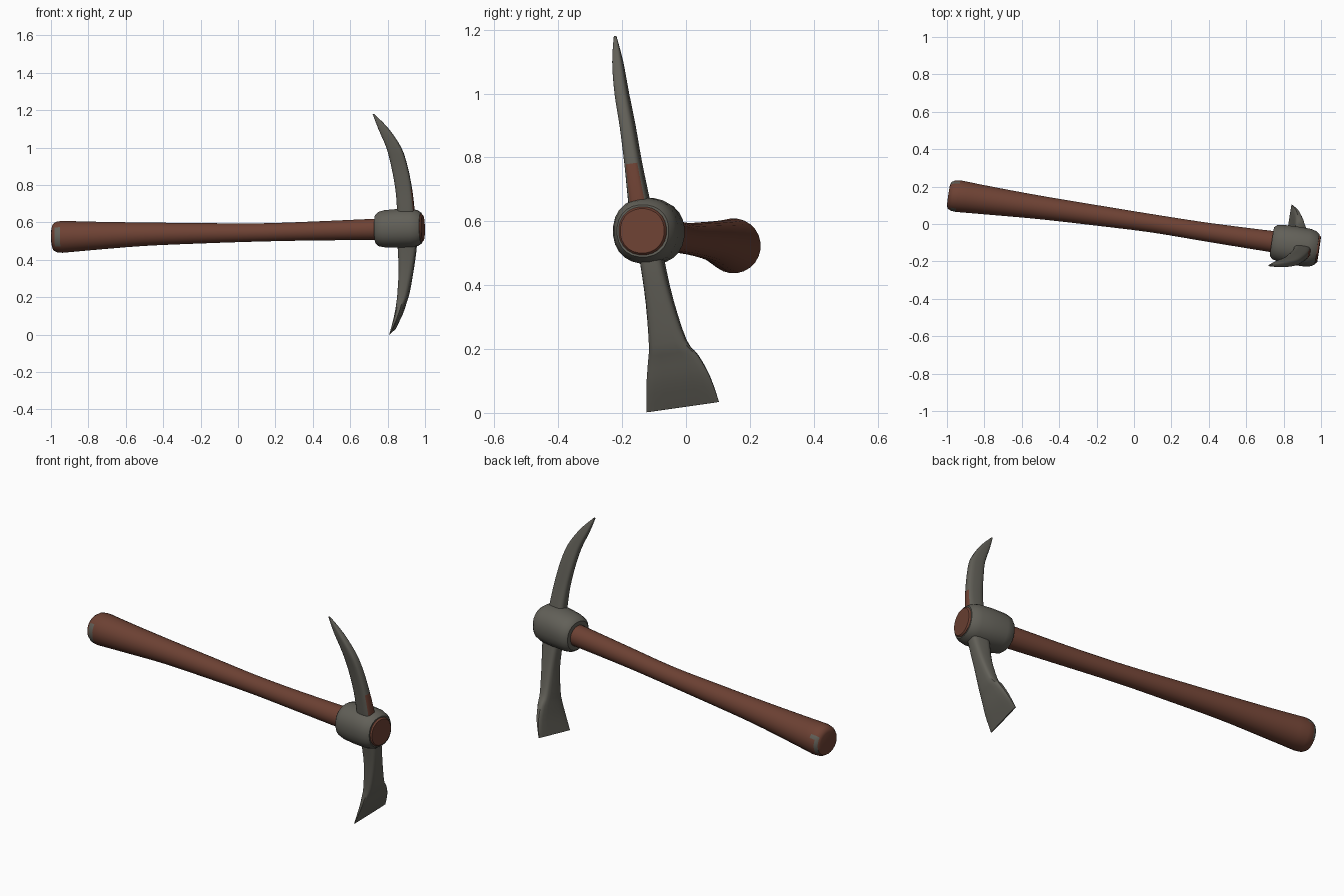
import bpy, bmesh, math
from mathutils import Vector

if "Cube" in bpy.data.objects:
    bpy.data.objects.remove(bpy.data.objects["Cube"])

def material(name, col):
    m = bpy.data.materials.new(name)
    m.diffuse_color = (*col, 1)
    m.use_nodes = True
    m.node_tree.nodes["Principled BSDF"].inputs["Base Color"].default_value = m.diffuse_color
    return m

WOOD = material("brown wood", (0.155, 0.054, 0.034))
STEEL = material("grey steel", (0.122, 0.117, 0.098))

ALONG = Vector((0.989, -0.148, 0.02)).normalized()   # handle direction at the head
ACROSS = Vector((0.148, 0.98, 0.14)).normalized()    # width direction of the head

def smooth(rows, steps):
    """Catmull-Rom interpolation of section rows."""
    out = []
    for i in range(len(rows) - 1):
        q = [rows[max(0, min(len(rows) - 1, i + k))] for k in (-1, 0, 1, 2)]
        for s in range(steps):
            t = s / steps
            out.append([0.5 * (2 * b + (c - a) * t + (2 * a - 5 * b + 4 * c - d) * t * t
                               + (3 * b - a - 3 * c + d) * t ** 3) for a, b, c, d in zip(*q)])
    return out + [list(rows[-1])]

def loft(name, rings, n, power, mats, rule=None, angle=40):
    """Skin rings of (centre, u, v) with a superellipse section."""
    bm = bmesh.new()
    loops = []
    for c, u, v in rings:
        loop = []
        for i in range(n):
            a = 2 * math.pi * (i + 0.5) / n
            cu, sv = math.cos(a), math.sin(a)
            e = 2 / power
            loop.append(bm.verts.new(c + u * math.copysign(abs(cu) ** e, cu)
                                     + v * math.copysign(abs(sv) ** e, sv)))
        loops.append(loop)
    for p, q in zip(loops, loops[1:]):
        for i in range(n):
            bm.faces.new((p[i], p[(i + 1) % n], q[(i + 1) % n], q[i]))
    bm.faces.new(loops[0])
    bm.faces.new(loops[-1])
    bmesh.ops.recalc_face_normals(bm, faces=bm.faces)
    if rule:
        bm.normal_update()
        for f in bm.faces:
            f.material_index = int(rule(f.calc_center_median(), f.normal))
    me = bpy.data.meshes.new(name)
    bm.to_mesh(me)
    bm.free()
    for m in mats:
        me.materials.append(m)
    ob = bpy.data.objects.new(name, me)
    bpy.context.collection.objects.link(ob)
    bpy.ops.object.select_all(action='DESELECT')
    ob.select_set(True)
    bpy.context.view_layer.objects.active = ob
    bpy.ops.object.shade_smooth_by_angle(angle=math.radians(angle))
    return ob

def round_rings(rows):
    """Rings for (x, y, z, radius) rows, square to the handle."""
    u = Vector((0.148, 0.989, 0))
    v = ALONG.cross(u).normalized()
    return [(Vector(r[:3]), u * r[3], v * r[3]) for r in rows]

def head_rings(rows):
    """Rings for (x, y, z, half thickness, half width) rows of the head."""
    return [(Vector(r[:3]), ALONG * r[3], ACROSS * r[4]) for r in rows]

# Handle: rounded butt, flared grip, long slim shaft
butt = [(-0.992, 0.154, 0.521, 0.055), (-0.987, 0.154, 0.521, 0.071),
        (-0.970, 0.152, 0.522, 0.082)]
shaft = smooth([(-0.940, 0.149, 0.523, 0.086), (-0.75, 0.122, 0.529, 0.075),
                (-0.5, 0.088, 0.537, 0.063), (-0.2, 0.046, 0.542, 0.055),
                (0.1, 0.003, 0.546, 0.049), (0.4, -0.045, 0.554, 0.051),
                (0.78, -0.100, 0.564, 0.058)], 3)

def worn_rim(c, n):
    # small worn patches on both sides of the butt rim
    return c.x < -0.945 and abs(n.y) > 0.78 and abs(n.x) < 0.9

loft("handle", round_rings(butt + shaft), 24, 2, [WOOD, STEEL], worn_rim)

# Collar: rounded steel sleeve around the handle end
loft("head_collar", round_rings([
    (0.738, -0.094, 0.563, 0.060), (0.738, -0.094, 0.563, 0.078), (0.752, -0.097, 0.564, 0.092),
    (0.785, -0.103, 0.566, 0.100), (0.86, -0.116, 0.569, 0.104),
    (0.93, -0.127, 0.570, 0.103), (0.962, -0.132, 0.570, 0.095),
    (0.980, -0.135, 0.570, 0.082)]), 24, 2.2, [STEEL])

# Handle end showing through the collar
loft("handle_end", round_rings([
    (0.94, -0.129, 0.570, 0.076), (0.982, -0.136, 0.570, 0.076),
    (0.989, -0.137, 0.570, 0.070)]), 24, 2.1, [WOOD])

# Pick: curved spike tapering upward, with a brown patch on the outer face near the collar
loft("pick_spike", head_rings(smooth([
    (0.899, -0.135, 0.59, 0.047, 0.034), (0.897, -0.148, 0.67, 0.046, 0.032),
    (0.886, -0.165, 0.78, 0.044, 0.026), (0.863, -0.183, 0.90, 0.043, 0.023),
    (0.833, -0.201, 1.00, 0.039, 0.021), (0.778, -0.214, 1.10, 0.027, 0.016),
    (0.724, -0.222, 1.18, 0.004, 0.004)], 3)), 16, 3.5, [STEEL, WOOD],
    lambda c, n: c.z < 0.78 and n.dot(ALONG) > 0.6)

# Adze blade: widens and thins toward its cutting edge
loft("adze_blade", head_rings(smooth([
    (0.905, -0.122, 0.56, 0.050, 0.035), (0.905, -0.105, 0.47, 0.050, 0.036),
    (0.900, -0.083, 0.35, 0.039, 0.042), (0.885, -0.057, 0.22, 0.030, 0.059),
    (0.875, -0.040, 0.17, 0.023, 0.080), (0.857, -0.024, 0.10, 0.015, 0.102),
    (0.827, -0.010, 0.018, 0.003, 0.117)], 3)), 16, 4, [STEEL])
